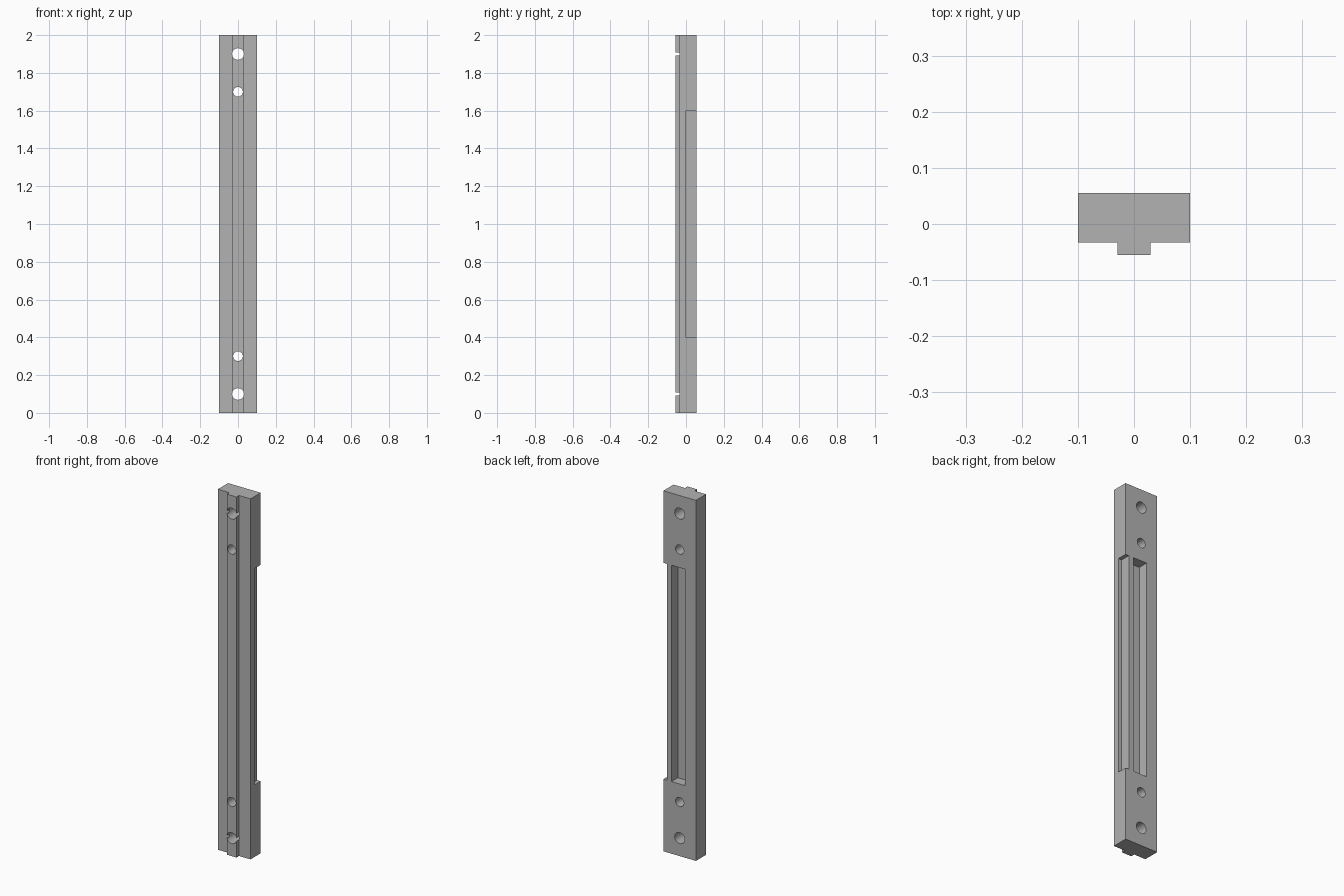
import bpy, bmesh, math

cube = bpy.data.objects.get("Cube")
if cube:
    bpy.data.objects.remove(cube, do_unlink=True)

grey = bpy.data.materials.new("machined grey")
grey.use_nodes = True
colour = (0.45, 0.45, 0.45, 1)
grey.diffuse_color = colour
grey.node_tree.nodes["Principled BSDF"].inputs["Base Color"].default_value = colour

HALF_W, FRONT, STEP, BACK = 0.1, -0.0555, -0.0333, 0.0555
RAIL = 0.0295
HEIGHT = 2.0


def add_object(name, bm):
    bmesh.ops.recalc_face_normals(bm, faces=bm.faces)
    mesh = bpy.data.meshes.new(name)
    bm.to_mesh(mesh)
    bm.free()
    mesh.materials.append(grey)
    obj = bpy.data.objects.new(name, mesh)
    bpy.context.collection.objects.link(obj)
    return obj


def extruded(name, outline, z0, z1):
    bm = bmesh.new()
    face = bm.faces.new([bm.verts.new((x, y, z0)) for x, y in outline])
    top = bmesh.ops.extrude_face_region(bm, geom=[face])["geom"]
    moved = [v for v in top if isinstance(v, bmesh.types.BMVert)]
    bmesh.ops.translate(bm, verts=moved, vec=(0, 0, z1 - z0))
    return add_object(name, bm)


def box(name, x0, x1, y0, y1, z0, z1):
    return extruded(name, [(x0, y0), (x1, y0), (x1, y1), (x0, y1)], z0, z1)


def hole(name, radius, z):
    bpy.ops.mesh.primitive_cylinder_add(vertices=48, radius=radius, depth=0.4,
                                        location=(0, 0, z),
                                        rotation=(math.pi / 2, 0, 0))
    obj = bpy.context.object
    obj.name = name
    obj.data.materials.append(grey)
    return obj


# Bar with a raised guide rail along the front
bar = extruded("rail_bar", [
    (-HALF_W, BACK), (-HALF_W, STEP), (-RAIL, STEP), (-RAIL, FRONT),
    (RAIL, FRONT), (RAIL, STEP), (HALF_W, STEP), (HALF_W, BACK)], 0, HEIGHT)

# Back slot, side rebate and through holes mirrored top to bottom
cutters = [
    box("slot_cutter", -0.0335, 0.05, 0, 0.2, 0.4, 1.6),
    box("rebate_cutter", 0.079, 0.2, 0, 0.2, 0.4, 1.6),
]
for radius, z in ((0.0306, 0.1), (0.0255, 0.3)):
    for height in (z, HEIGHT - z):
        cutters.append(hole("hole_cutter", radius, height))

bpy.ops.object.select_all(action="DESELECT")
bpy.context.view_layer.objects.active = bar
bar.select_set(True)
for cutter in cutters:
    cutter.hide_render = True
    cut = bar.modifiers.new(cutter.name, "BOOLEAN")
    cut.operation = "DIFFERENCE"
    cut.solver = "EXACT"
    cut.object = cutter
    bpy.ops.object.modifier_apply(modifier=cut.name)
    bpy.data.objects.remove(cutter, do_unlink=True)

bpy.ops.object.shade_smooth_by_angle(angle=math.radians(30))
